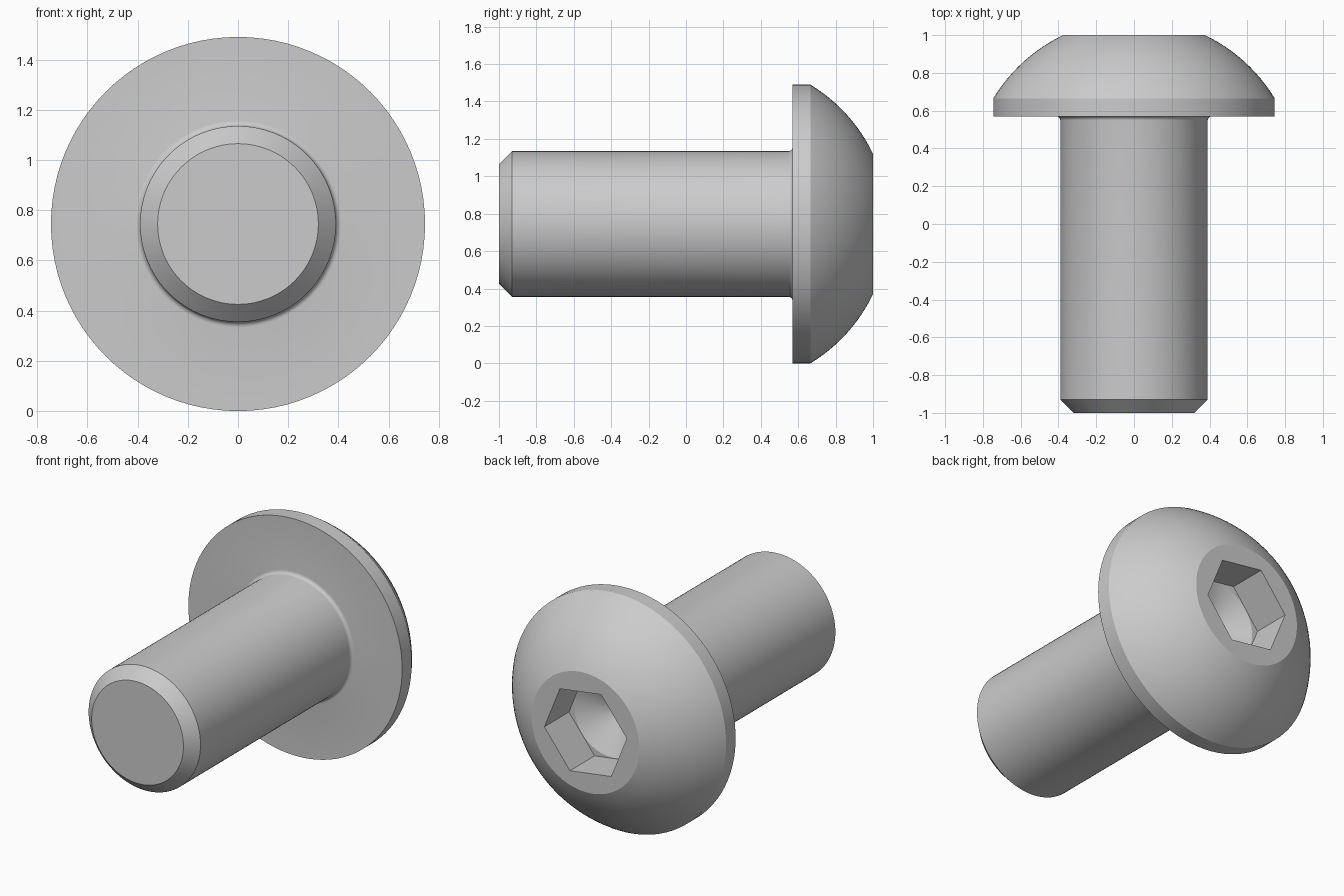
import bpy
import bmesh
from math import sin, cos, pi, asin, radians, sqrt
from mathutils import Matrix, Vector

cube = bpy.data.objects.get("Cube")
if cube:
    bpy.data.objects.remove(cube, do_unlink=True)

HEAD_R, SHAFT_R, TIP_R, FLAT_R = 0.745, 0.39, 0.32, 0.375
HEAD_Y, RIM_Y = 0.57, 0.665
SEGMENTS = 96

steel = bpy.data.materials.new("grey steel")
steel.use_nodes = True
colour = (0.6, 0.6, 0.6, 1)
steel.diffuse_color = colour
steel.node_tree.nodes["Principled BSDF"].inputs["Base Color"].default_value = colour


def add_object(name, bm):
    bmesh.ops.recalc_face_normals(bm, faces=bm.faces)
    mesh = bpy.data.meshes.new(name)
    bm.to_mesh(mesh)
    bm.free()
    mesh.materials.append(steel)
    obj = bpy.data.objects.new(name, mesh)
    bpy.context.collection.objects.link(obj)
    return obj


def lathe(name, profile, sides=SEGMENTS, turn=0.0):
    """Turn (radius, y) points around the screw axis; close both ends."""
    bm = bmesh.new()
    rings = []
    for r, y in profile:
        angles = [turn + 2 * pi * i / sides for i in range(sides)]
        rings.append([bm.verts.new((r * cos(a), y, HEAD_R + r * sin(a))) for a in angles])
    for a, b in zip(rings, rings[1:]):
        for i in range(sides):
            j = (i + 1) % sides
            bm.faces.new((a[i], a[j], b[j], b[i]))
    bm.faces.new(rings[0])
    bm.faces.new(rings[-1])
    return add_object(name, bm)


# Chamfered shank with a small fillet under the head
profile = [(TIP_R, -1), (SHAFT_R, -0.93)]
fillet = 0.022
for i in range(6):
    a = pi / 2 * i / 5
    profile.append((SHAFT_R + fillet * (1 - cos(a)), HEAD_Y - fillet * (1 - sin(a))))

# Flat rim, then a spherical dome up to the flat top
profile += [(HEAD_R, HEAD_Y), (HEAD_R, RIM_Y)]
dome_c = (1 + RIM_Y - (HEAD_R**2 - FLAT_R**2) / (1 - RIM_Y)) / 2
dome_r = sqrt(FLAT_R**2 + (1 - dome_c)**2)
start, end = asin(HEAD_R / dome_r), asin(FLAT_R / dome_r)
for i in range(1, 13):
    a = start + (end - start) * i / 12
    profile.append((dome_r * sin(a), dome_c + dome_r * cos(a)))
screw = lathe("button_head_screw", profile)

# Hexagonal socket with a drilled conical floor
hex_r, floor_y = 0.29, 0.755
hex_cutter = lathe("socket_cutter", [(hex_r, floor_y), (hex_r, 1.1)], 6, radians(52))
drill_r = hex_r * cos(pi / 6) - 0.004
drill_cutter = lathe("drill_cutter", [(0.005, floor_y - 0.13), (drill_r, floor_y), (drill_r, floor_y + 0.1)], 48)

bpy.context.view_layer.objects.active = screw
for cutter in (hex_cutter, drill_cutter):
    mod = screw.modifiers.new(cutter.name, 'BOOLEAN')
    mod.operation = 'DIFFERENCE'
    mod.solver = 'EXACT'
    mod.object = cutter
    bpy.ops.object.modifier_apply(modifier=mod.name)
    bpy.data.objects.remove(cutter, do_unlink=True)

bpy.ops.object.select_all(action='DESELECT')
screw.select_set(True)
bpy.ops.object.shade_smooth_by_angle(angle=radians(24))
